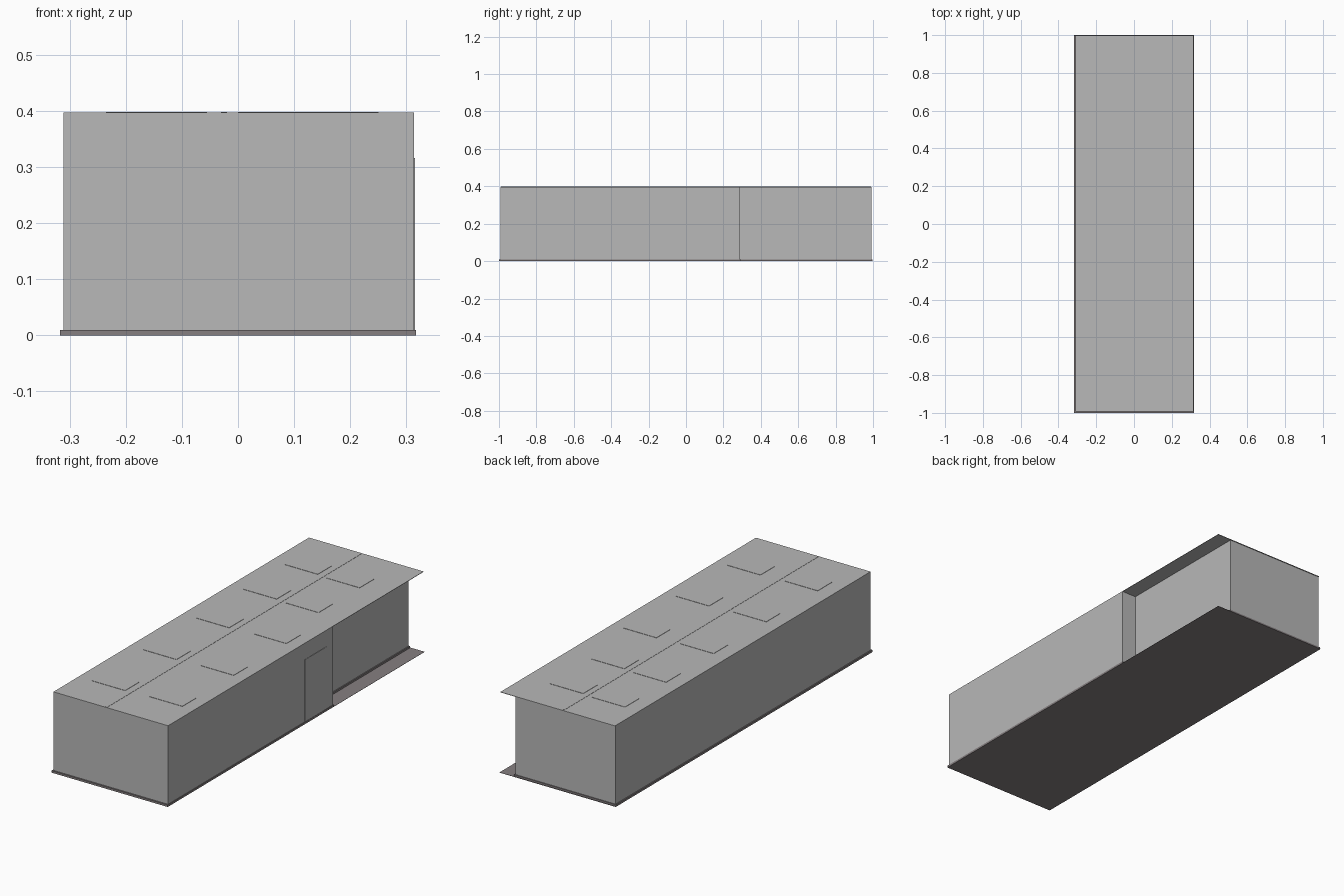
import bpy, bmesh

if "Cube" in bpy.data.objects:
    bpy.data.objects.remove(bpy.data.objects["Cube"])


def material(name, rgb):
    m = bpy.data.materials.new(name)
    m.diffuse_color = (*rgb, 1)
    m.use_nodes = True
    m.node_tree.nodes["Principled BSDF"].inputs["Base Color"].default_value = m.diffuse_color
    return m


WALL = material("light grey", (0.48, 0.48, 0.48))
BASE = material("warm dark grey", (0.24, 0.215, 0.22))


def prism(name, outline, z0, z1, mat):
    """Extrude a counter-clockwise xy outline from z0 to z1."""
    bm = bmesh.new()
    face = bm.faces.new([bm.verts.new((x, y, z0)) for x, y in outline])
    top = bmesh.ops.extrude_face_region(bm, geom=[face])["geom"]
    for v in top:
        if isinstance(v, bmesh.types.BMVert):
            v.co.z = z1
    bmesh.ops.recalc_face_normals(bm, faces=bm.faces)
    mesh = bpy.data.meshes.new(name)
    bm.to_mesh(mesh)
    bm.free()
    mesh.materials.append(mat)
    ob = bpy.data.objects.new(name, mesh)
    bpy.context.collection.objects.link(ob)
    return ob


def rect(x0, x1, y0, y1):
    return [(x0, y0), (x1, y0), (x1, y1), (x0, y1)]


def notched(x0, x1, y0, y1, nx, ny):
    """Rectangle with the back right corner cut away."""
    return [(x0, y0), (x1, y0), (x1, ny), (nx, ny), (nx, y1), (x0, y1)]


# Foundation: thin full plate and a raised step under the walls
prism("ground_plate", rect(-0.317, 0.317, -1, 1), 0, 0.001, BASE)
prism("foundation_step", notched(-0.317, 0.317, -1, 0.997, 0.24, 0.293), 0, 0.01, BASE)

# Walls with the recessed porch at the back right
prism("walls", notched(-0.311, 0.314, -0.993, 0.993, 0.235, 0.29), 0.01, 0.396, WALL)

# Flat roof that also covers the porch
prism("roof", rect(-0.311, 0.314, -0.993, 0.997), 0.395, 0.397, WALL)

# Side door panel
prism("door", rect(0.31, 0.3155, 0.07, 0.245), 0.01, 0.316, WALL)

# Roof ridge strip and low roof panels
prism("ridge_strip", rect(-0.03, -0.02, -0.99, 0.99), 0.396, 0.398, WALL)
left_rows = [(-0.235, y) for y in (-0.80, -0.40, 0.01, 0.38, 0.70)]
right_rows = [(0.07, y) for y in (-0.79, -0.39, 0.02)] + [(0.0, 0.37), (0.0, 0.69)]
for i, (x, y) in enumerate(left_rows + right_rows):
    prism(f"roof_panel_{i + 1}", rect(x, x + 0.18, y, y + 0.11), 0.396, 0.3985, WALL)
